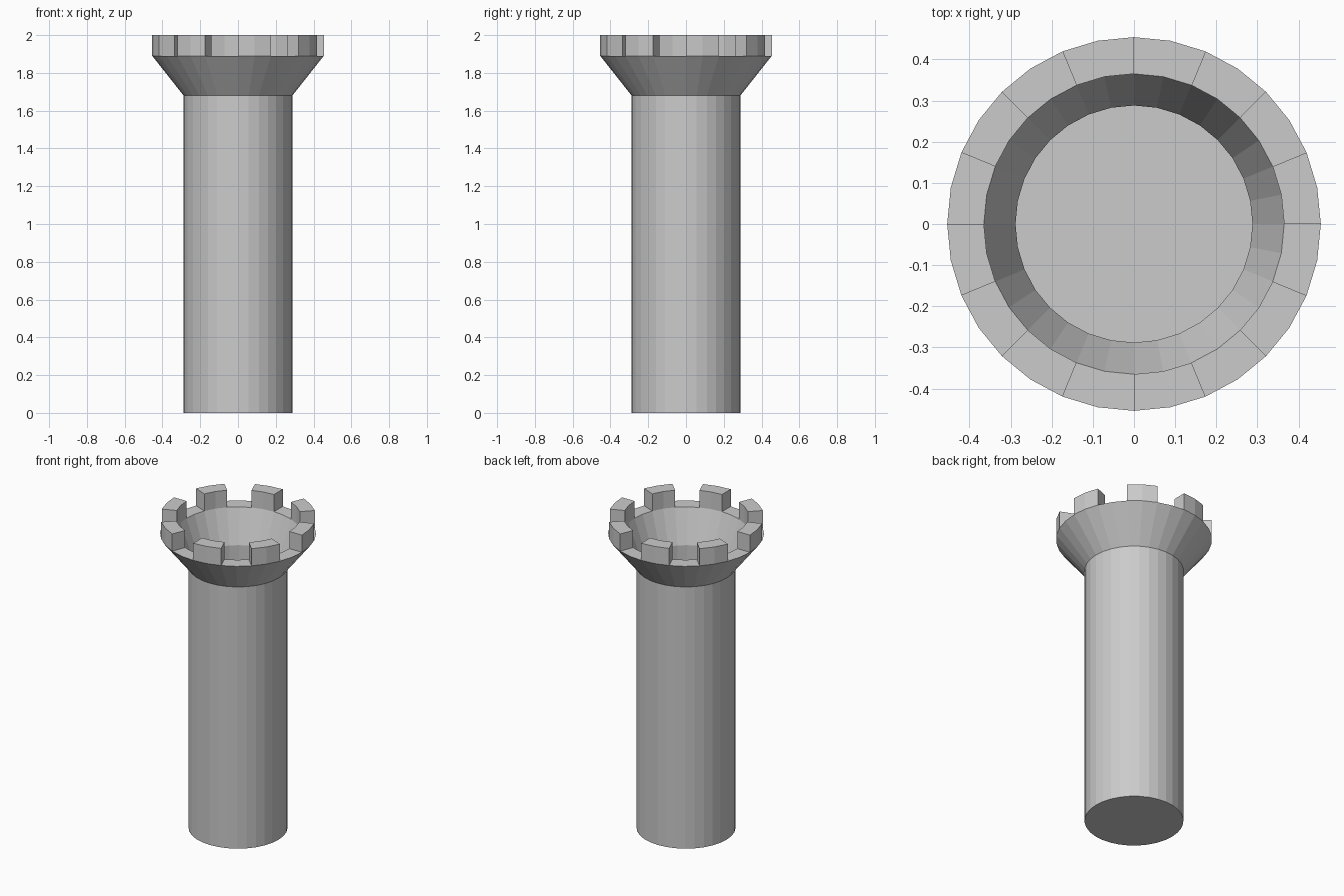
import bpy, bmesh
from math import cos, sin, tau

if "Cube" in bpy.data.objects:
    bpy.data.objects.remove(bpy.data.objects["Cube"])

SIDES = 32
R_SHAFT, R_IN, R_OUT = 0.288, 0.365, 0.454
Z_NECK, Z_RIM, Z_TOP = 1.68, 1.89, 2.0


def point(r, z, i):
    a = tau * i / SIDES
    return (r * cos(a), r * sin(a), z)


def ring(bm, r, z):
    return [bm.verts.new(point(r, z, i)) for i in range(SIDES)]


def bridge(bm, low, high):
    for i in range(SIDES):
        j = (i + 1) % SIDES
        bm.faces.new((low[i], low[j], high[j], high[i]))


def finish(bm, name):
    mesh = bpy.data.meshes.new(name)
    bm.to_mesh(mesh)
    bm.free()
    obj = bpy.data.objects.new(name, mesh)
    bpy.context.collection.objects.link(obj)
    return obj


# Shaft: closed at the bottom, open into the flared bowl
bm = bmesh.new()
base, neck = ring(bm, R_SHAFT, 0), ring(bm, R_SHAFT, Z_NECK)
bridge(bm, base, neck)
bm.faces.new(base[::-1])
finish(bm, "tower_shaft")

# Flared head: outer slope, flat rim, inner slope
bm = bmesh.new()
neck = ring(bm, R_SHAFT, Z_NECK)
outer, inner = ring(bm, R_OUT, Z_RIM), ring(bm, R_IN, Z_RIM)
bridge(bm, neck, outer)
bridge(bm, outer, inner)
bridge(bm, inner, neck)
finish(bm, "flared_head")

# Battlements: eight curved blocks, each two facets wide
bm = bmesh.new()
for k in range(0, SIDES, 4):
    # each column: outer low, outer high, inner high, inner low
    cols = [[bm.verts.new(point(r, z, k + s)) for r, z in
             ((R_OUT, Z_RIM), (R_OUT, Z_TOP), (R_IN, Z_TOP), (R_IN, Z_RIM))]
            for s in range(3)]
    for a, b in zip(cols, cols[1:]):
        for m in range(3):
            bm.faces.new((a[m], b[m], b[m + 1], a[m + 1]))
    bm.faces.new(cols[0])
    bm.faces.new(cols[-1][::-1])
finish(bm, "battlements")
